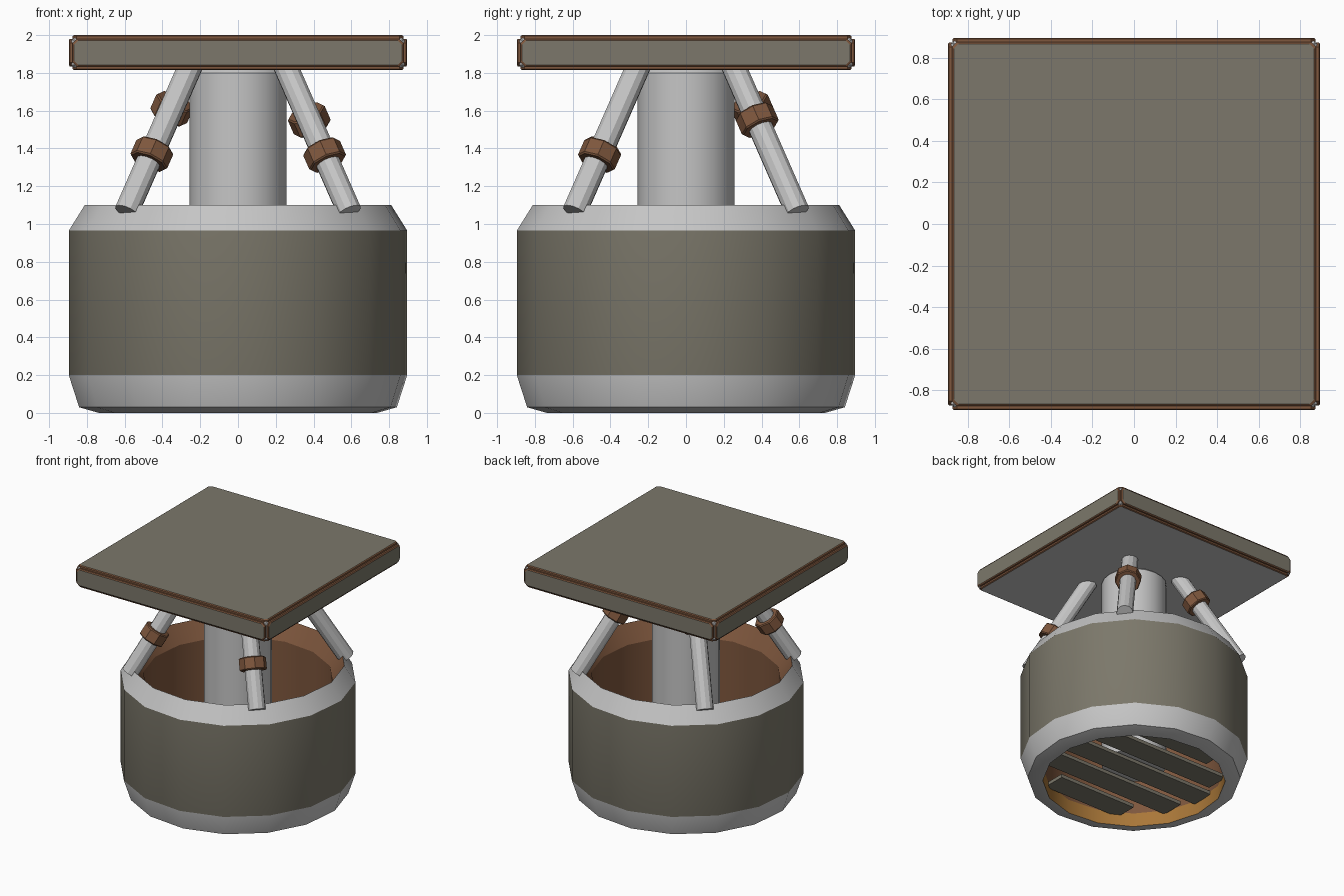
import bpy, bmesh, math
from mathutils import Vector, Matrix

if "Cube" in bpy.data.objects:
    bpy.data.objects.remove(bpy.data.objects["Cube"])


def mat(name, r, g, b):
    m = bpy.data.materials.new(name)
    m.diffuse_color = (r, g, b, 1)
    m.use_nodes = True
    m.node_tree.nodes["Principled BSDF"].inputs["Base Color"].default_value = m.diffuse_color
    return m


GREY = mat("light grey metal", 0.56, 0.56, 0.56)
OLIVE = mat("olive paint", 0.20, 0.187, 0.145)
BROWN = mat("rust brown", 0.21, 0.095, 0.047)
AMBER = mat("amber lining", 0.40, 0.185, 0.04)


def finish(bm, name, mats, smooth=True):
    bmesh.ops.recalc_face_normals(bm, faces=bm.faces)
    me = bpy.data.meshes.new(name)
    bm.to_mesh(me)
    bm.free()
    for m in mats:
        me.materials.append(m)
    ob = bpy.data.objects.new(name, me)
    bpy.context.collection.objects.link(ob)
    if smooth:
        bpy.ops.object.select_all(action='DESELECT')
        ob.select_set(True)
        bpy.context.view_layer.objects.active = ob
        bpy.ops.object.shade_smooth_by_angle(angle=math.radians(28))
    return ob


def lathe(name, profile, mats, sides, phase=0.0, closed=False, caps=False, matrix=None):
    """Spin (radius, z, material index of the next segment) around z."""
    bm = bmesh.new()
    rings = []
    for r, z, _ in profile:
        rings.append([bm.verts.new((r * math.cos(phase + math.tau * k / sides),
                                    r * math.sin(phase + math.tau * k / sides), z))
                      for k in range(sides)])
    n = len(profile)
    for i in range(n if closed else n - 1):
        a, b = rings[i], rings[(i + 1) % n]
        for k in range(sides):
            j = (k + 1) % sides
            f = bm.faces.new((a[k], a[j], b[j], b[k]))
            f.material_index = profile[i][2]
    if caps:
        bm.faces.new(rings[0])
        bm.faces.new(rings[-1])
    if matrix:
        bm.transform(matrix)
    return finish(bm, name, mats)


# Hollow drum: grey rims, olive wall, brown interior, amber lower lining
lathe("drum", [
    (0.74, 0.0, 0), (0.845, 0.03, 0), (0.90, 0.20, 1), (0.90, 0.965, 0),
    (0.815, 1.10, 2), (0.725, 0.96, 2), (0.725, 0.12, 3), (0.725, 0.0, 0),
], [GREY, OLIVE, BROWN, AMBER], 16, math.radians(5.5), closed=True)

# Central column
lathe("column", [(0.257, 0.14, 0), (0.257, 1.80, 0), (0.225, 1.83, 0)],
      [GREY], 20, caps=True)


def box(name, size, centre, material, bevel=0.0):
    bm = bmesh.new()
    bmesh.ops.create_cube(bm, size=1)
    bm.transform(Matrix.Translation(centre) @ Matrix.Diagonal((*size, 1)))
    if bevel:
        bmesh.ops.bevel(bm, geom=bm.edges[:], offset=bevel, segments=1, affect='EDGES')
    return finish(bm, name, [material], smooth=False)


# Slats across the bottom opening
for i in range(5):
    y = (i - 2) * 0.275
    half = math.sqrt(0.715 ** 2 - (abs(y) + 0.06) ** 2)
    box("bottom_slat", (2 * half, 0.20, 0.03), (0, y, 0.11), OLIVE)

# Square top slab core
box("slab_core", (1.762, 1.762, 0.156), (0, 0, 1.907), GREY, 0.012)


def panel(name, w, h, depth, matrix, face_mat):
    """Chamfered raised panel facing local +z with brown edges."""
    bm = bmesh.new()

    def ring(inset, z):
        a, b, c = w / 2 - inset, h / 2 - inset, 0.022
        pts = [(a, b - c), (a - c, b), (c - a, b), (-a, b - c),
               (-a, c - b), (c - a, -b), (a - c, -b), (a, c - b)]
        return [bm.verts.new((x, y, z)) for x, y in pts]

    rings = [ring(0, -0.005), ring(0, depth * 0.6), ring(0.008, depth)]
    for lo, hi in zip(rings, rings[1:]):
        for k in range(8):
            j = (k + 1) % 8
            bm.faces.new((lo[k], lo[j], hi[j], hi[k])).material_index = 1
    bm.faces.new(rings[-1])
    bm.faces.new(rings[0])
    bm.transform(matrix)
    return finish(bm, name, [face_mat, BROWN], smooth=False)


# Panels on the top, underside and four edges of the slab
panel("top_panel", 1.752, 1.752, 0.015, Matrix.Translation((0, 0, 1.985)), OLIVE)
panel("underside_panel", 1.752, 1.752, 0.014,
      Matrix.Translation((0, 0, 1.829)) @ Matrix.Rotation(math.pi, 4, 'X'), GREY)
for k in range(4):
    m = (Matrix.Rotation(k * math.pi / 2, 4, 'Z') @ Matrix.Translation((0, -0.881, 1.907))
         @ Matrix.Rotation(math.pi / 2, 4, 'X'))
    panel("edge_panel", 1.75, 0.146, 0.015, m, OLIVE)

# Four diagonal struts, each with a clamp ring at its own height
for sx, sy, clamp_z in ((-1, -1, 1.37), (1, -1, 1.365), (1, 1, 1.55), (-1, 1, 1.61)):
    foot = Vector((0.59 * sx, 0.59 * sy, 1.065))
    top = Vector((0.25 * sx, 0.25 * sy, 1.84))
    axis = top - foot
    rot = axis.to_track_quat('Z', 'Y').to_matrix().to_4x4()
    lathe("strut", [(0.066, 0, 0), (0.066, axis.length, 0)], [GREY], 12,
          caps=True, matrix=Matrix.Translation(foot) @ rot)
    at = foot + axis * (clamp_z - foot.z) / axis.z
    lathe("strut_clamp", [(0.06, -0.05, 0), (0.098, -0.05, 0), (0.105, -0.042, 0),
                          (0.105, 0.042, 0), (0.098, 0.05, 0), (0.06, 0.05, 0)],
          [BROWN], 8, closed=True, matrix=Matrix.Translation(at) @ rot)
